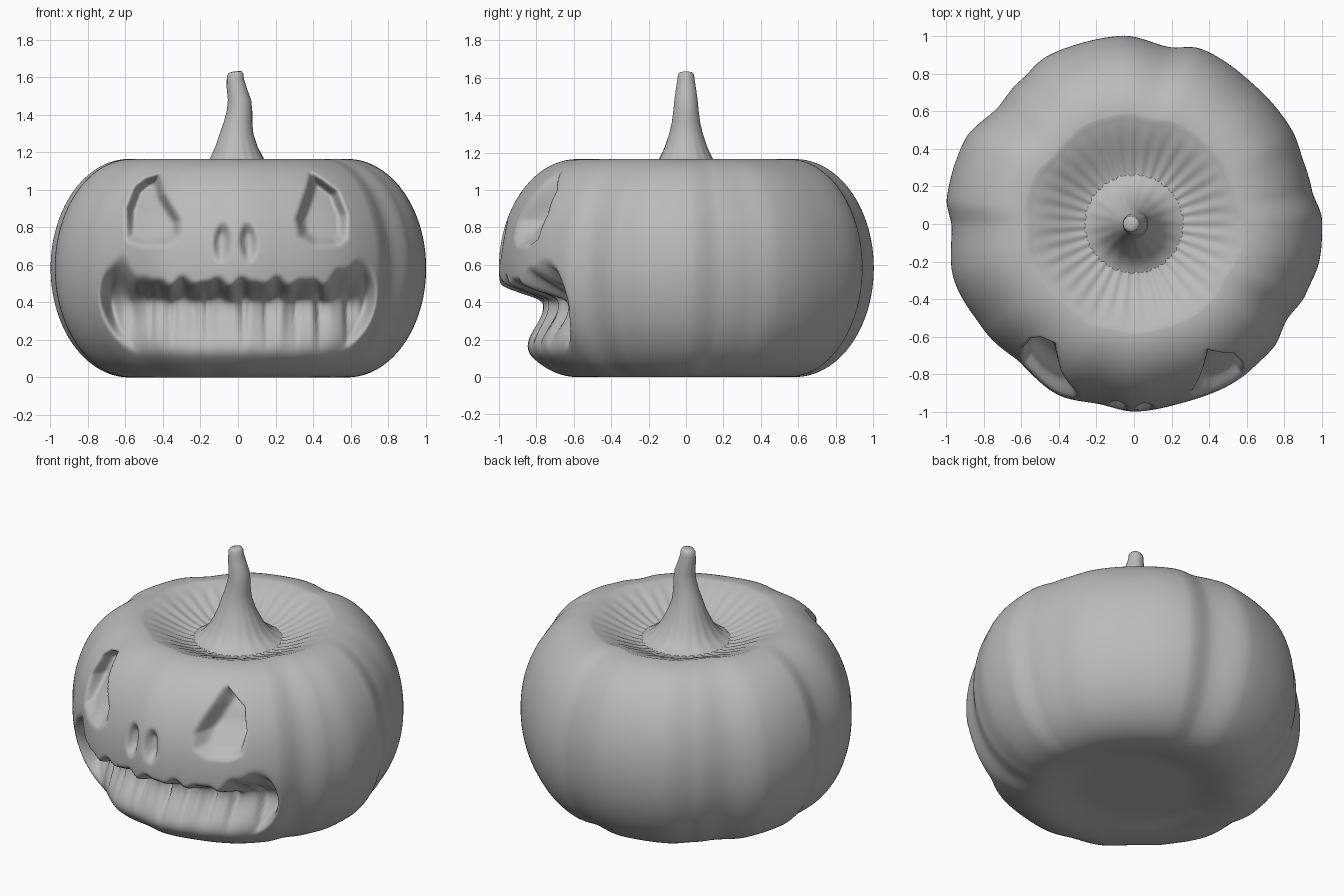
import bpy, math

if "Cube" in bpy.data.objects:
    bpy.data.objects.remove(bpy.data.objects["Cube"])

# One plain grey for the whole model
grey = bpy.data.materials.new("plain_grey")
grey.diffuse_color = (0.5, 0.5, 0.5, 1)
grey.use_nodes = True
grey.node_tree.nodes["Principled BSDF"].inputs["Base Color"].default_value = grey.diffuse_color


def smooth(t):
    t = max(0.0, min(1.0, t))
    return t * t * (3 - 2 * t)


def loft(name, rings):
    """Skin closed rings bottom to top, capping both ends with a centre point."""
    n = len(rings[0])
    verts = [p for ring in rings for p in ring]
    faces = []
    for j in range(len(rings) - 1):
        for i in range(n):
            k = (i + 1) % n
            faces.append((j * n + i, j * n + k, (j + 1) * n + k, (j + 1) * n + i))
    for ring, base, flip in ((rings[0], 0, True), (rings[-1], (len(rings) - 1) * n, False)):
        c = len(verts)
        verts.append(tuple(sum(p[a] for p in ring) / n for a in range(3)))
        for i in range(n):
            k = (i + 1) % n
            faces.append((base + k, base + i, c) if flip else (base + i, base + k, c))
    me = bpy.data.meshes.new(name)
    me.from_pydata(verts, [], faces)
    me.materials.append(grey)
    me.polygons.foreach_set("use_smooth", [True] * len(me.polygons))
    me.update()
    ob = bpy.data.objects.new(name, me)
    bpy.context.collection.objects.link(ob)
    return ob


# Uneven rib outline seen from above: (angle, radius)
OUTLINE = [(-179, .973), (-163, 1.005), (-145, .98), (-130, .96), (-113, .997),
           (-101, .978), (-90, 1.0), (-75, .988), (-55, 1.0), (-42, .994),
           (-32, .962), (-22, .99), (-11, 1.008), (1, 1.003), (11, .966),
           (20, .964), (31, .98), (48, .98), (69, 1.0), (79, .962),
           (94, 1.006), (104, 1.005), (117, 1.008), (129, .975), (139, .956),
           (154, 1.008), (172, 1.008), (181, .973)]


def outline(deg):
    for (a0, r0), (a1, r1) in zip(OUTLINE, OUTLINE[1:]):
        if a0 <= deg <= a1:
            return r0 + (r1 - r0) * smooth((deg - a0) / (a1 - a0))
    return .973


# Carved eye outlines
LEFT_EYE = [(-.605, .72), (-.605, .90), (-.56, 1.02), (-.50, 1.07), (-.41, 1.10),
            (-.38, .98), (-.30, .84), (-.30, .75), (-.36, .695), (-.50, .685)]
RIGHT_EYE = [(.59, .73), (.59, .87), (.54, 1.0), (.46, 1.06), (.38, 1.11),
             (.355, 1.0), (.30, .84), (.32, .74), (.40, .69), (.53, .69)]


def inside_distance(x, z, poly):
    """Distance to the outline for points inside it, else zero."""
    inside, best = False, 9.0
    for (ax, az), (bx, bz) in zip(poly, poly[1:] + poly[:1]):
        if (az > z) != (bz > z) and x < (bx - ax) * (z - az) / (bz - az) + ax:
            inside = not inside
        dx, dz = bx - ax, bz - az
        t = max(0, min(1, ((x - ax) * dx + (z - az) * dz) / (dx * dx + dz * dz)))
        best = min(best, math.hypot(x - ax - t * dx, z - az - t * dz))
    return best if inside else 0.0


def carve(x, z):
    """How far the front is pushed back at (x, z)."""
    d = 0.0
    # eyes: steep edge, floor sloping out towards the bottom
    if .65 < z < 1.13 and .27 < abs(x) < .63:
        e = inside_distance(x, z, LEFT_EYE if x < 0 else RIGHT_EYE)
        d += .15 * smooth(e / .06) * (.35 + .65 * smooth((z - .68) / .22))
    # nostrils
    for nx in (-.085, .055):
        e = math.hypot((x - nx - .04 * (z - .72) * (1 if nx < 0 else -1)) / .05, (z - .72) / .12)
        d += .055 * smooth((1 - e) / .7)
    # mouth: steep wavy upper lip, sloping toothed floor below
    edge = .745 - 1.5 * (z - .45) ** 2
    if abs(x) < edge and .09 < z < .72:
        wave = .018 * math.sin(38 * x) + .010 * math.sin(61 * x + 1)
        lip = .53 + .13 * smooth((abs(x) - .45) / .22) + wave
        low, deep = .10, .40 + .3 * wave
        if z < deep:
            p = smooth((z - low) / (deep - low))
        else:
            p = 1 - smooth((z - deep) / (lip - deep))
        teeth = .010 * math.sin(44 * x + .6) + .006 * math.sin(75 * x)
        for gx in (-.46, -.34, -.17, .03, .15, .31, .43, .58):
            teeth += .03 * math.exp(-((x - gx) / .013) ** 2)
        d += (.22 + teeth) * p * smooth((edge - abs(x)) / .075)
    return d


# Pumpkin body profile (radius, height), bottom centre to top centre
profile = []
for i in range(16):
    r = .02 + .56 * i / 16
    profile.append((r, .035 * (1 - smooth((r - .30) / .28))))
ROWS = 140
for j in range(ROWS + 1):
    a = -math.pi / 2 + math.pi * j / ROWS
    profile.append((.58 + .42 * math.cos(a), .5825 + .5825 * math.sin(a)))
for i in range(1, 25):
    r = .58 - .56 * i / 25
    profile.append((r, 1.165 - .125 * smooth((.62 - r) / .40)))

N = 400
rings = []
for r, z in profile:
    ring = []
    for i in range(N):
        deg = -179 + 360 * i / N
        th = math.radians(deg)
        f = 1 + (outline(deg) - 1) * smooth((r - .2) / .5)
        x, y = r * f * math.cos(th), r * f * math.sin(th)
        h = z
        if r < .58 and z > .6:   # fine creases running into the top hollow
            h += .003 * math.sin(36 * th) * smooth((.58 - r) / .15) * smooth(r / .25)
        if y < -.3 and r > .6:
            y += carve(x, z)
        ring.append((x, y, h))
    rings.append(ring)
loft("pumpkin_body", rings)

# Bent stem with a flared, ribbed foot: (height, x offset, half width)
STEM = [(1.025, 0, .33), (1.04, 0, .27), (1.06, 0, .228), (1.09, -.003, .193),
        (1.125, -.005, .165), (1.165, -.006, .143), (1.23, -.008, .113),
        (1.30, -.008, .09), (1.36, 0, .076), (1.42, .008, .068),
        (1.48, .008, .062), (1.54, -.006, .054), (1.59, -.014, .046),
        (1.615, -.015, .043), (1.628, -.015, .034), (1.632, -.015, .015)]
stem_rings = []
for z, cx, r in STEM:
    ring = []
    for i in range(96):
        th = 2 * math.pi * i / 96
        q = r * (1 + .012 * math.sin(18 * th) * smooth((r - .06) / .12))
        tilt = .006 * math.cos(th) * smooth((z - 1.58) / .04)
        ring.append((cx + q * math.cos(th), q * math.sin(th), z + tilt * r / .045))
    stem_rings.append(ring)
loft("stem", stem_rings)
